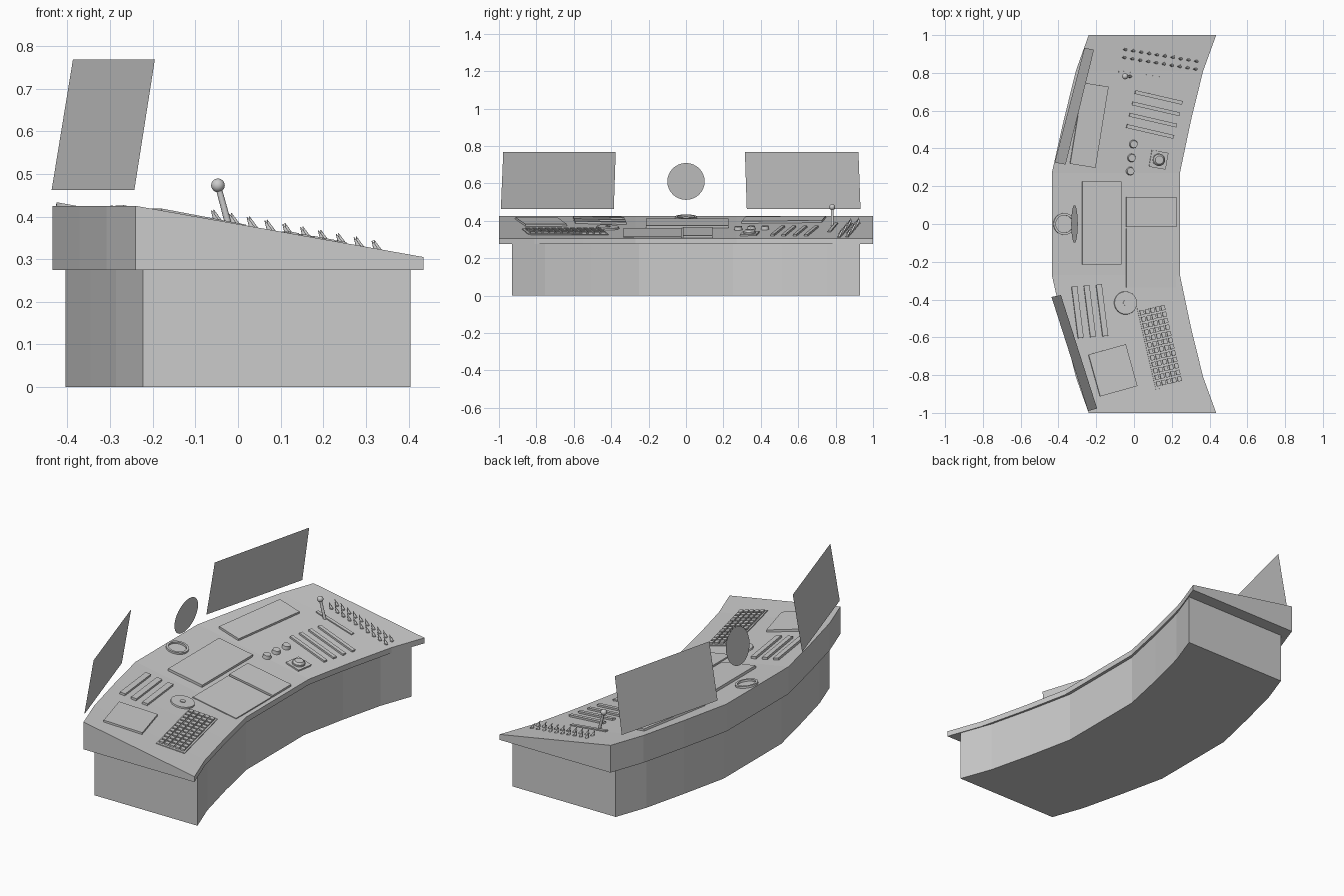
import bpy, bmesh
from math import radians, pi
from mathutils import Vector, Matrix

if "Cube" in bpy.data.objects:
    bpy.data.objects.remove(bpy.data.objects["Cube"])

# y station, back x, front x of the curved desk (half, mirrored in y)
HALF = [(0.27, -0.435, 0.243), (0.55, -0.372, 0.302), (0.81, -0.308, 0.366), (1.0, -0.24, 0.435)]
STATIONS = [(-y, b, f) for y, b, f in reversed(HALF)] + HALF


def surf(x, y):
    # height of the sloping desk top
    for (y0, b0, f0), (y1, b1, f1) in zip(STATIONS, STATIONS[1:]):
        if y <= y1:
            t = (y - y0) / (y1 - y0)
            b, f = b0 + t * (b1 - b0), f0 + t * (f1 - f0)
            return 0.425 - 0.12 * (x - b) / (f - b)
    return 0.3


def frame(x, y, yaw=0):
    # local frame lying on the desk top
    e = 0.03
    n = Vector((surf(x - e, y) - surf(x + e, y), surf(x, y - e) - surf(x, y + e), 2 * e)).normalized()
    d = Matrix.Rotation(radians(yaw), 3, 'Z') @ Vector((1, 0, 0))
    d = (d - n * d.dot(n)).normalized()
    m = Matrix((d, n.cross(d), n)).transposed().to_4x4()
    m.translation = (x, y, surf(x, y))
    return m


def finish(name, bm, smooth=False):
    me = bpy.data.meshes.new(name)
    bm.to_mesh(me)
    bm.free()
    ob = bpy.data.objects.new(name, me)
    bpy.context.collection.objects.link(ob)
    if smooth:
        bpy.ops.object.select_all(action='DESELECT')
        ob.select_set(True)
        bpy.context.view_layer.objects.active = ob
        bpy.ops.object.shade_smooth_by_angle(angle=radians(40))
    return ob


def add_box(bm, m, c, s):
    bmesh.ops.create_cube(bm, size=1, matrix=m @ Matrix.Translation(c) @ Matrix.Diagonal((*s, 1)))


def add_cone(bm, m, r1, r2, z0, z1, seg=20):
    bmesh.ops.create_cone(bm, cap_ends=True, segments=seg, radius1=r1, radius2=r2, depth=z1 - z0,
                          matrix=m @ Matrix.Translation((0, 0, (z0 + z1) / 2)))


def panel(name, x, y, sx, sy, h, yaw=0):
    bm = bmesh.new()
    add_box(bm, frame(x, y, yaw), (0, 0, (h - 0.006) / 2), (sx, sy, h + 0.006))
    return finish(name, bm)


def loft(name, k, zb, z_back, z_front):
    # body lofted through the stations, scaled in plan by k
    bm = bmesh.new()
    rings = [[bm.verts.new(p) for p in ((b * k, y * k, zb), (f * k, y * k, zb),
                                        (f * k, y * k, z_front), (b * k, y * k, z_back))]
             for y, b, f in STATIONS]
    for a, c in zip(rings, rings[1:]):
        for i in range(4):
            j = (i + 1) % 4
            bm.faces.new((a[i], a[j], c[j], c[i]))
    bm.faces.new(rings[0])
    bm.faces.new(rings[-1])
    bmesh.ops.recalc_face_normals(bm, faces=bm.faces)
    return finish(name, bm)


# desk body
loft("desk_top", 1.0, 0.275, 0.425, 0.305)
loft("desk_base", 0.93, 0.0, 0.275, 0.275)

# floating thin screens
for name, pts in (
    ("left_screen", [(-0.437, -0.386, 0.462), (-0.243, -0.99, 0.462), (-0.195, -0.977, 0.768), (-0.387, -0.376, 0.768)]),
    ("right_screen", [(-0.262, 0.933, 0.462), (-0.42, 0.325, 0.462), (-0.362, 0.315, 0.768), (-0.212, 0.922, 0.768)])):
    bm = bmesh.new()
    f = bm.faces.new([bm.verts.new(p) for p in pts])
    f.normal_update()
    if f.normal.x < 0:
        f.normal_flip()
    finish(name, bm)
bm = bmesh.new()
bmesh.ops.create_circle(bm, cap_ends=True, segments=32, radius=0.1,
                        matrix=Matrix.Translation((-0.315, 0, 0.61)) @ Matrix.Rotation(radians(100), 4, 'Y'))
finish("round_screen", bm)

# raised desk panels
panel("center_display", -0.173, 0.006, 0.21, 0.44, 0.014)
panel("front_panel_right", 0.09, 0.063, 0.268, 0.16, 0.012)
panel("front_panel_left", 0.09, -0.18, 0.268, 0.31, 0.007)
panel("right_display", -0.238, 0.523, 0.138, 0.435, 0.012, -9.2)
panel("left_pad", -0.113, -0.775, 0.208, 0.23, 0.012, 15.5)

# slider strips
for i in range(3):
    panel(f"left_slider_{i + 1}", -0.30 + 0.065 * i, -0.467 + 0.005 * i, 0.03, 0.275, 0.012, 7.2)
for i in range(4):
    panel(f"right_slider_{i + 1}", 0.085 + 0.015 * i, 0.49 + 0.06 * i, 0.26, 0.02, 0.01, -13)

# keypad with key grid
m = frame(0.14, -0.645, 13)
panel("keypad_plate", 0.14, -0.645, 0.155, 0.44, 0.005, 13)
bm = bmesh.new()
for i in range(5):
    for j in range(12):
        add_box(bm, m, (-0.058 + 0.029 * i, -0.193 + 0.0351 * j, 0.008), (0.021, 0.026, 0.012))
finish("keypad_keys", bm)

# round dial on the left and ring at the back
bm = bmesh.new()
m = frame(-0.045, -0.418)
add_cone(bm, m, 0.062, 0.06, -0.004, 0.008, 32)
add_cone(bm, m, 0.014, 0.014, 0.008, 0.012)
finish("left_dial", bm, True)
bm = bmesh.new()
m = frame(-0.37, 0)
prof = [(0.058, -0.004), (0.058, 0.01), (0.046, 0.01), (0.046, -0.004)]
vs = [bm.verts.new(m @ Vector((r, 0, z))) for r, z in prof]
es = [bm.edges.new((vs[i], vs[i + 1])) for i in range(3)]
bmesh.ops.spin(bm, geom=vs + es, cent=m.translation, axis=m.col[2].to_3d(), angle=2 * pi, steps=32, use_merge=True)
bmesh.ops.remove_doubles(bm, verts=bm.verts, dist=1e-5)
bmesh.ops.recalc_face_normals(bm, faces=bm.faces)
finish("back_ring", bm, True)

# three knobs
for i, (x, y) in enumerate([(-0.003, 0.423), (-0.013, 0.35), (-0.02, 0.28)]):
    bm = bmesh.new()
    add_cone(bm, frame(x, y), 0.023, 0.019, -0.004, 0.018)
    finish(f"knob_{i + 1}", bm, True)

# push button on a square plate
panel("button_plate", 0.13, 0.34, 0.09, 0.09, 0.008, -10)
bm = bmesh.new()
m = frame(0.13, 0.34)
add_cone(bm, m, 0.033, 0.033, 0.0, 0.016, 28)
add_cone(bm, m, 0.03, 0.022, 0.016, 0.026, 28)
finish("push_button", bm, True)

# lever with slot and ball
panel("lever_slot", 0.04, 0.785, 0.25, 0.018, 0.006, -9)
bm = bmesh.new()
a, b = Vector((-0.018, 0.782, 0.365)), Vector((-0.047, 0.782, 0.473))
m = Matrix.Translation(a) @ (b - a).to_track_quat('Z', 'Y').to_matrix().to_4x4()
add_cone(bm, m, 0.008, 0.007, 0, (b - a).length, 16)
bmesh.ops.create_uvsphere(bm, u_segments=20, v_segments=12, radius=0.016, matrix=Matrix.Translation(b))
finish("lever", bm, True)

# two rows of toggle switches leaning back
bm = bmesh.new()
for row in range(2):
    for i in range(10):
        x, y = -0.043 + 0.0418 * i - 0.005 * row, 0.923 - 0.0068 * i - 0.042 * row
        add_cone(bm, frame(x, y), 0.01, 0.01, -0.003, 0.004, 12)
        tilt = Matrix.Translation((x, y, surf(x, y))) @ Matrix.Rotation(radians(-25), 4, 'Y')
        add_cone(bm, tilt, 0.008, 0.001, 0, 0.034, 12)
finish("toggle_switches", bm, True)
